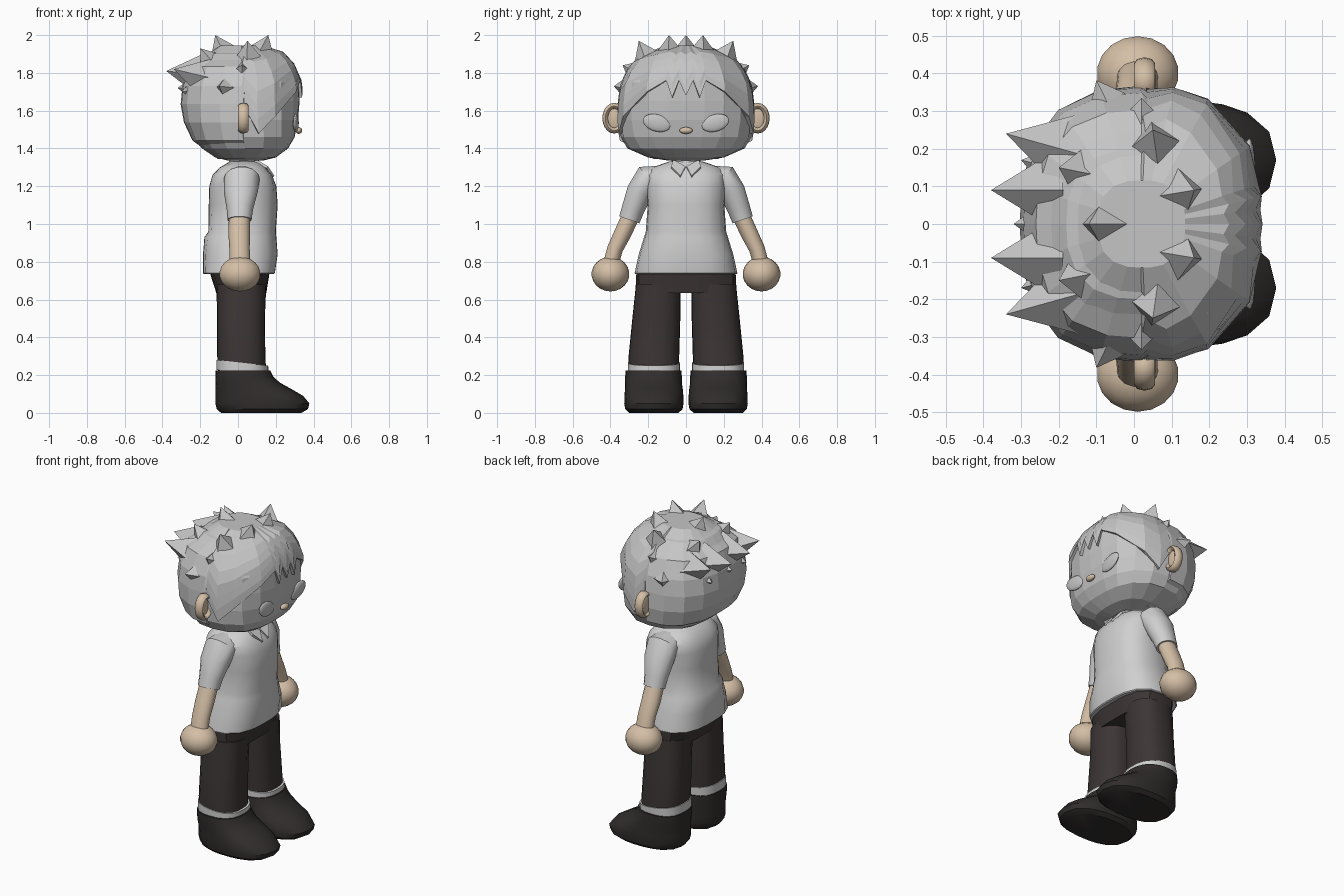
import bpy, bmesh, math
from mathutils import Vector

if "Cube" in bpy.data.objects:
    bpy.data.objects.remove(bpy.data.objects["Cube"])

def mat(name, c):
    m = bpy.data.materials.new(name)
    m.diffuse_color = (*c, 1)
    m.use_nodes = True
    m.node_tree.nodes["Principled BSDF"].inputs["Base Color"].default_value = m.diffuse_color
    return m

HAIR = mat("head grey", (0.56, 0.56, 0.56))
SHIRT = mat("shirt grey", (0.63, 0.63, 0.63))
SKIN = mat("skin tan", (0.66, 0.52, 0.38))
PANTS = mat("trouser brown black", (0.045, 0.036, 0.035))
SHOE = mat("shoe black", (0.03, 0.026, 0.025))

def finish(name, bm, m, smooth=35):
    bmesh.ops.recalc_face_normals(bm, faces=bm.faces)
    me = bpy.data.meshes.new(name)
    bm.to_mesh(me)
    bm.free()
    me.materials.append(m)
    ob = bpy.data.objects.new(name, me)
    bpy.context.collection.objects.link(ob)
    if smooth:
        bpy.ops.object.select_all(action='DESELECT')
        ob.select_set(True)
        bpy.context.view_layer.objects.active = ob
        bpy.ops.object.shade_smooth_by_angle(angle=math.radians(smooth))
    return ob

def skin_rings(rings, bm=None, caps=True):
    bm = bm or bmesh.new()
    vs = [[bm.verts.new(p) for p in r] for r in rings]
    n = len(vs[0])
    for a, b in zip(vs, vs[1:]):
        for i in range(n):
            j = (i + 1) % n
            bm.faces.new((a[i], a[j], b[j], b[i]))
    if caps:
        bm.faces.new(vs[0])
        bm.faces.new(vs[-1])
    return bm

def polar(ang, x0, x1, hy, e):
    # point on a superellipse in direction ang
    c, s, ax = math.cos(ang), math.sin(ang), (x1 - x0) / 2
    r = (abs(c / ax) ** e + abs(s / hy) ** e) ** (-1 / e)
    return (x0 + x1) / 2 + r * c, r * s

def loft(name, rows, m, e=2.4, n=20, smooth=35, slope=0):
    # rows: z, x back, x front, y centre, y half width
    rings = []
    for z, x0, x1, yc, hy in rows:
        ring = []
        for i in range(n):
            x, y = polar(2 * math.pi * i / n, x0, x1, hy, e)
            ring.append((x, yc + y, z + slope * x))
        rings.append(ring)
    return finish(name, skin_rings(rings), m, smooth)

def tube(name, pts, m, s, n=14):
    # pts: y, z, x centre, x radius, in-plane radius
    rings = []
    for k, (y, z, xc, rx, r) in enumerate(pts):
        a, b = pts[max(k - 1, 0)], pts[min(k + 1, len(pts) - 1)]
        d = Vector((b[0] - a[0], b[1] - a[1])).normalized()
        ring = []
        for i in range(n):
            t = 2 * math.pi * i / n
            q = r * math.sin(t)
            ring.append((xc + rx * math.cos(t), s * (y - d.y * q), z + d.x * q))
        rings.append(ring)
    return finish(name, skin_rings(rings), m)

def ball(name, loc, r, m, seg=16, rot=0):
    bm = bmesh.new()
    bmesh.ops.create_uvsphere(bm, u_segments=seg, v_segments=seg // 2 + 2, radius=1)
    ob = finish(name, bm, m, 40)
    ob.location, ob.scale, ob.rotation_euler = loc, r, (rot, 0, 0)
    return ob

# Head
HEAD = [(1.335, -.05, .13, .09), (1.352, -.12, .2, .2), (1.40, -.19, .265, .31),
        (1.46, -.24, .30, .345), (1.55, -.275, .318, .352), (1.65, -.29, .326, .345),
        (1.75, -.275, .325, .33), (1.84, -.24, .285, .28), (1.9, -.18, .22, .2), (1.925, -.08, .12, .1)]
loft("head", [(z, a, b, 0, h) for z, a, b, h in HEAD], HAIR, e=2.6, smooth=0)

def head_at(z, ang, off):
    z = min(max(z, HEAD[0][0]), HEAD[-1][0])
    for p, q in zip(HEAD, HEAD[1:]):
        if z <= q[0]:
            break
    t = (z - p[0]) / (q[0] - p[0])
    x0, x1, hy = [u + (v - u) * t for u, v in zip(p[1:], q[1:])]
    x, y = polar(ang, x0 - off, x1 + off, hy + off, 2.6)
    return (x, y, z + max(0, z - 1.8) * .15)

# Hair shell: lower edge height for each angle gives the zigzag fringe
edge = [(0, 1.68), (7, 1.76), (13, 1.67), (19, 1.76), (36, 1.70), (62, 1.57), (77, 1.48), (88, 1.62),
        (90.5, 1.345), (108, 1.345), (126, 1.345), (144, 1.345), (162, 1.345), (180, 1.345)]
edge += [(360 - a, z) for a, z in reversed(edge[1:-1])]
rings = [[head_at(z, math.radians(a), -.01) for a, z in edge]]
for k in range(7):
    rings.append([head_at(z + (1.925 - z) * k / 6, math.radians(a), .016) for a, z in edge])
finish("hair_shell", skin_rings(rings), HAIR, 0)

# Hair spikes: tip, base centre, base radius
SPIKES = [((-.38, .09, 1.81), (-.2, .09, 1.79), .11), ((-.34, .24, 1.82), (-.16, .19, 1.77), .11),
          ((-.1, .382, 1.73), (-.03, .24, 1.71), .13), ((.02, .335, 1.84), (.02, .2, 1.77), .13),
          ((.05, .25, 1.97), (.06, .18, 1.82), .12), ((.16, .09, 2.0), (.1, .08, 1.85), .12),
          ((-.12, 0, 2.0), (-.05, 0, 1.85), .12), ((-.2, .15, 1.93), (-.1, .13, 1.8), .12),
          ((-.32, 0, 1.72), (-.2, 0, 1.72), .09), ((-.3, .17, 1.70), (-.18, .14, 1.72), .09)]
bm = bmesh.new()
for tip, base, r in SPIKES:
    for s in ((1, -1) if tip[1] else (1,)):
        t, b = Vector((tip[0], tip[1] * s, tip[2])), Vector((base[0], base[1] * s, base[2]))
        q = (t - b).to_track_quat('Z', 'Y')
        ring = [bm.verts.new(b + q @ Vector((r * math.cos(a * math.pi / 2), r * math.sin(a * math.pi / 2), 0)))
                for a in range(4)]
        v = bm.verts.new(t)
        bm.faces.new(ring)
        for i in range(4):
            bm.faces.new((ring[i], ring[(i + 1) % 4], v))
finish("hair_spikes", bm, HAIR, 0)

# Face and neck
ball("nose", (.322, 0, 1.495), (.018, .035, .018), SKIN, 12)
loft("neck", [(1.28, -.03, .10, 0, .062), (1.38, -.03, .10, 0, .062)], SKIN, e=2)

# Torso of the shirt
loft("shirt", [(.735, -.18, .19, 0, .27), (.74, -.185, .195, 0, .272), (.84, -.185, .21, 0, .25),
               (.93, -.178, .203, 0, .222), (.96, -.157, .2, 0, .213), (1.1, -.155, .21, 0, .203),
               (1.2, -.152, .203, 0, .215), (1.26, -.135, .18, 0, .215), (1.3, -.095, .145, 0, .18),
               (1.33, -.045, .11, 0, .09)], SHIRT, e=2.7)
loft("collar_band", [(1.29, -.06, .125, 0, .085), (1.343, -.045, .11, 0, .075)], SHIRT, e=2)

# Trousers waist
loft("trouser_waist", [(.635, -.115, .15, 0, .268), (.76, -.155, .17, 0, .262)], PANTS, e=3)

for s, side in ((1, "left"), (-1, "right")):
    # Eyes: shallow ovals on the face
    ball(side + "_eye", (.306, s * .155, 1.535), (.016, .075, .045), HAIR, 16, s * .28)
    # Ears: thin shell with a rounded rim
    ball(side + "_ear", (.022, s * .375, 1.56), (.02, .055, .07), SKIN)
    bm = skin_rings([[(.028 + .028 * math.sin(v), s * (.38 + (.047 + .016 * math.cos(v)) * math.cos(u)),
                       1.56 + (.065 + .016 * math.cos(v)) * math.sin(u))
                      for v in [2 * math.pi * j / 8 for j in range(8)]]
                     for u in [2 * math.pi * i / 20 for i in range(21)]], caps=False)
    bmesh.ops.remove_doubles(bm, verts=bm.verts, dist=1e-5)
    finish(side + "_ear_rim", bm, SKIN, 60)
    # Collar flap
    bm = bmesh.new()
    bm.faces.new([bm.verts.new((x, s * y, z)) for x, y, z in
                  ((.15, .003, 1.30), (.09, .07, 1.338), (.155, .078, 1.30), (.188, .03, 1.25))])
    flap = finish(side + "_collar_flap", bm, SHIRT, 0)
    mod = flap.modifiers.new("thickness", 'SOLIDIFY')
    mod.thickness, mod.offset = .014, 0
    # Sleeve, arm and hand
    tube(side + "_sleeve", [(.14, 1.25, .02, .085, .06), (.2, 1.24, .02, .095, .08), (.245, 1.17, .015, .09, .072),
                            (.28, 1.08, .01, .07, .062), (.3, 1.022, .008, .064, .058)], SHIRT, s)
    tube(side + "_arm", [(.28, 1.07, .008, .055, .048), (.335, .95, .006, .057, .047),
                         (.375, .87, .008, .054, .043), (.4, .78, .01, .055, .042)], SKIN, s)
    ball(side + "_hand", (.01, s * .4, .735), (.11, .1, .092), SKIN, 18)
    # Leg, turn-up and shoe
    loft(side + "_leg", [(.2, -.105, .15, s * .17, .132), (.3, -.11, .145, s * .17, .134),
                         (.5, -.11, .142, s * .157, .127), (.68, -.115, .15, s * .147, .118)], PANTS, e=2.6)
    loft(side + "_turn_up", [(.215, -.115, .162, s * .17, .138), (.268, -.115, .16, s * .17, .138)],
         SHIRT, e=2.6, slope=-.11)
    loft(side + "_shoe", [(0, -.09, .335, s * .17, .13), (.02, -.112, .37, s * .17, .152),
                          (.05, -.12, .378, s * .17, .157), (.09, -.12, .345, s * .17, .156),
                          (.125, -.12, .285, s * .17, .153), (.16, -.12, .222, s * .172, .15),
                          (.19, -.12, .188, s * .172, .15), (.225, -.12, .17, s * .172, .148)], SHOE, e=2.4)
